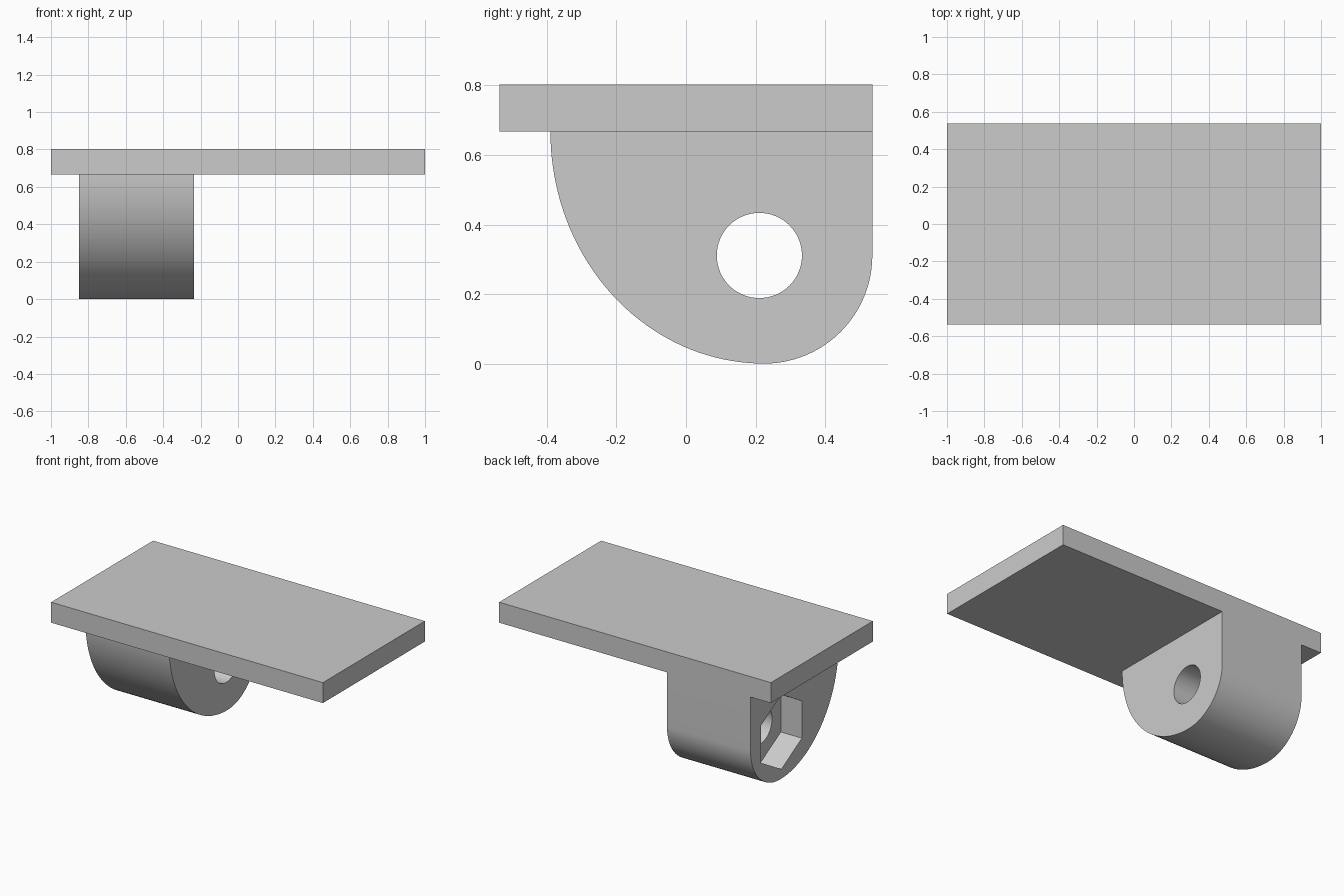
import bpy
import bmesh
from math import sin, cos, pi, radians
from mathutils import Vector

if "Cube" in bpy.data.objects:
    bpy.data.objects.remove(bpy.data.objects["Cube"], do_unlink=True)

# Overall sizes
HALF_Y = 0.536
PLATE_Z, TOP_Z = 0.667, 0.803
LUG_X0, LUG_X1 = -0.85, -0.235
HOLE_Y, HOLE_Z = 0.211, 0.311

grey = bpy.data.materials.new("plain grey")
grey.use_nodes = True
grey.diffuse_color = (0.6, 0.6, 0.6, 1)
grey.node_tree.nodes["Principled BSDF"].inputs["Base Color"].default_value = (0.6, 0.6, 0.6, 1)


def extrude_x(name, profile, x0, x1):
    """Solid made by sweeping a (y, z) profile along x."""
    bm = bmesh.new()
    face = bm.faces.new([bm.verts.new((x0, y, z)) for y, z in profile])
    swept = bmesh.ops.extrude_face_region(bm, geom=[face])["geom"]
    verts = [g for g in swept if isinstance(g, bmesh.types.BMVert)]
    bmesh.ops.translate(bm, verts=verts, vec=Vector((x1 - x0, 0, 0)))
    bmesh.ops.recalc_face_normals(bm, faces=bm.faces)
    mesh = bpy.data.meshes.new(name)
    bm.to_mesh(mesh)
    bm.free()
    mesh.materials.append(grey)
    obj = bpy.data.objects.new(name, mesh)
    bpy.context.collection.objects.link(obj)
    return obj


def arc(cy, cz, ry, rz, start, end, steps):
    angles = [start + (end - start) * i / steps for i in range(steps + 1)]
    return [(cy + ry * cos(a), cz + rz * sin(a)) for a in angles]


def combine(target, other, operation):
    mod = target.modifiers.new(operation.title(), "BOOLEAN")
    mod.operation = operation
    mod.solver = "EXACT"
    mod.object = other
    bpy.context.view_layer.objects.active = target
    bpy.ops.object.modifier_apply(modifier=mod.name)
    bpy.data.objects.remove(other, do_unlink=True)


# Flat plate
bracket = extrude_x("plate_with_lug", [(-HALF_Y, PLATE_Z), (HALF_Y, PLATE_Z),
                                       (HALF_Y, TOP_Z), (-HALF_Y, TOP_Z)], -1, 1)

# Lug: elliptical front sweep, round back corner, straight back
base_y = HALF_Y - HOLE_Z
profile = arc(base_y, PLATE_Z, base_y + 0.39, PLATE_Z, pi, 1.5 * pi, 40)
profile += arc(base_y, HOLE_Z, HOLE_Z, HOLE_Z, 1.5 * pi, 2 * pi, 24)[1:]
profile.append((HALF_Y, PLATE_Z))
lug = extrude_x("lug", profile, LUG_X0, LUG_X1)

# Bolt hole and hexagonal nut pocket
hole = extrude_x("bolt_hole", arc(HOLE_Y, HOLE_Z, 0.1225, 0.1225, 0, 2 * pi, 64)[:-1],
                 LUG_X0 - 0.1, LUG_X1 + 0.1)
combine(lug, hole, "DIFFERENCE")
pocket = extrude_x("nut_pocket", arc(HOLE_Y, HOLE_Z, 0.248, 0.248, pi / 6, 13 * pi / 6, 6)[:-1],
                   LUG_X0 - 0.1, LUG_X0 + 0.155)
combine(lug, pocket, "DIFFERENCE")

# Join the lug to the plate
combine(bracket, lug, "UNION")
bpy.ops.object.select_all(action="DESELECT")
bracket.select_set(True)
bpy.context.view_layer.objects.active = bracket
bpy.ops.object.shade_smooth_by_angle(angle=radians(30))
